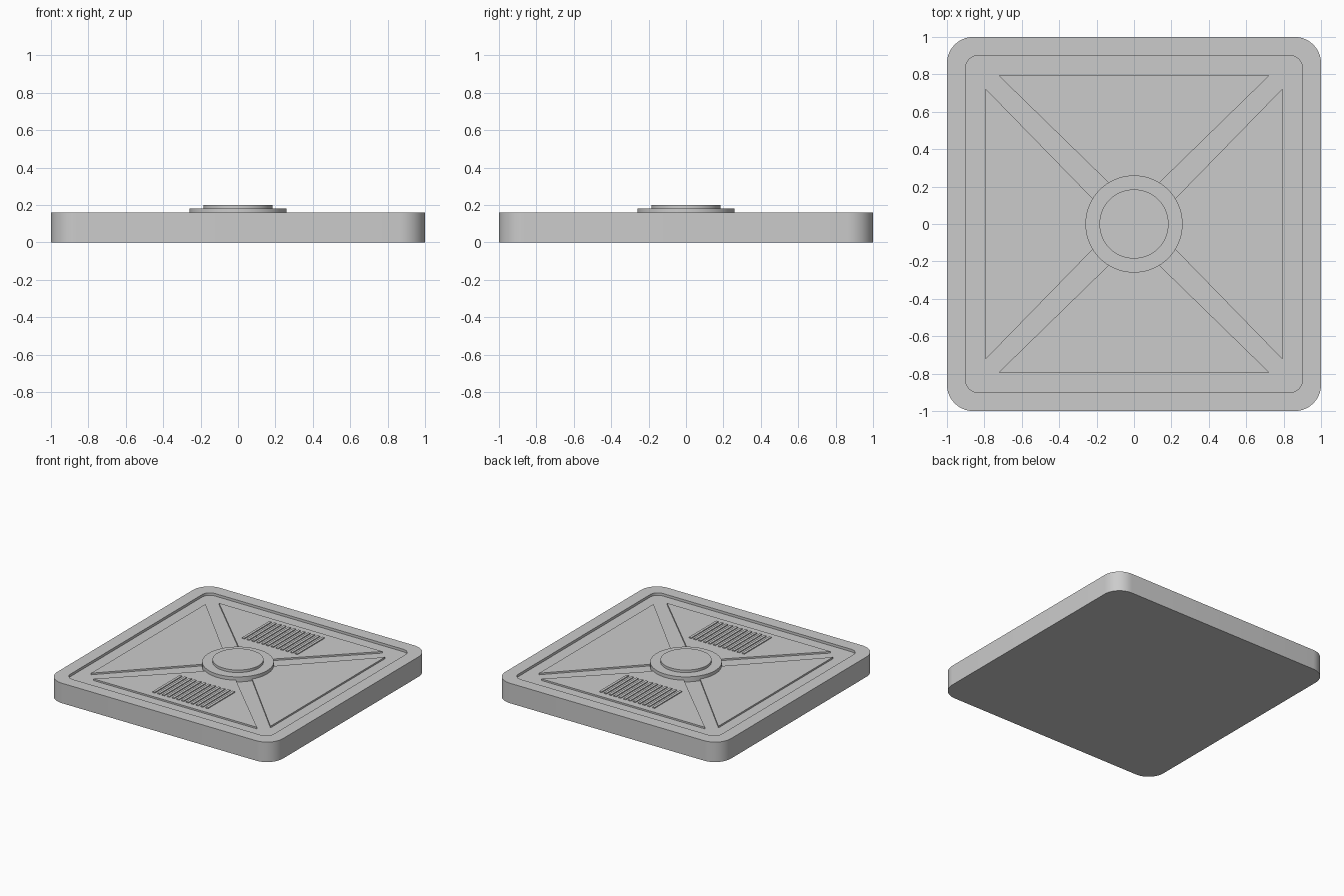
import bpy, bmesh, math

if "Cube" in bpy.data.objects:
    bpy.data.objects.remove(bpy.data.objects["Cube"])

grey = bpy.data.materials.new("light grey")
grey.diffuse_color = (0.6, 0.6, 0.6, 1)
grey.use_nodes = True
grey.node_tree.nodes["Principled BSDF"].inputs["Base Color"].default_value = grey.diffuse_color


def finish(name, bm, smooth=False):
    bmesh.ops.recalc_face_normals(bm, faces=bm.faces)
    me = bpy.data.meshes.new(name)
    bm.to_mesh(me)
    bm.free()
    me.materials.append(grey)
    ob = bpy.data.objects.new(name, me)
    bpy.context.collection.objects.link(ob)
    if smooth:
        bpy.ops.object.select_all(action='DESELECT')
        ob.select_set(True)
        bpy.context.view_layer.objects.active = ob
        bpy.ops.object.shade_smooth_by_angle(angle=math.radians(30))
    return ob


def rounded_square(half, r, n=10):
    pts = []
    for q in range(4):
        cx = (half - r) * (1 if q in (0, 3) else -1)
        cy = (half - r) * (1 if q < 2 else -1)
        for i in range(n + 1):
            a = math.pi / 2 * (q + i / n)
            pts.append((cx + r * math.cos(a), cy + r * math.sin(a)))
    return pts


def circle(r, n=64):
    return [(r * math.cos(math.tau * i / n), r * math.sin(math.tau * i / n)) for i in range(n)]


def stack(name, levels, smooth=False):
    """Closed solid through a list of (outline, z) rings."""
    bm = bmesh.new()
    rings = [[bm.verts.new((x, y, z)) for x, y in pts] for pts, z in levels]
    for a, b in zip(rings, rings[1:]):
        for i in range(len(a)):
            j = (i + 1) % len(a)
            bm.faces.new((a[i], a[j], b[j], b[i]))
    bm.faces.new(rings[0])
    bm.faces.new(rings[-1])
    return finish(name, bm, smooth)


# Base plate: raised rim around a shallow recessed floor
outer, inner = rounded_square(1.0, 0.14), rounded_square(0.9, 0.065)
stack("base_plate", [(outer, 0), (outer, 0.16), (inner, 0.16), (inner, 0.14)], True)

# Four raised triangular panels pointing at the hub
triangle = [(-0.725, 0.795), (0, 0.088), (0.725, 0.795)]
for k, side in enumerate(("back", "left", "front", "right")):
    c, s = round(math.cos(k * math.pi / 2)), round(math.sin(k * math.pi / 2))
    pts = [(c * x - s * y, s * x + c * y) for x, y in triangle]
    stack("panel_" + side, [(pts, 0.138), (pts, 0.153)])

# Stepped round hub
big, small = circle(0.26), circle(0.185)
stack("hub", [(big, 0.138), (big, 0.18), (small, 0.18), (small, 0.20)], True)

# Two vents, each a row of thin slats
for sign, side in ((1, "back"), (-1, "front")):
    bm = bmesh.new()
    for i in range(12):
        x = -0.2294 + 0.0427 * i
        vs = bmesh.ops.create_cube(bm, size=1)["verts"]
        bmesh.ops.scale(bm, vec=(0.0213, 0.345, 0.015), verts=vs)
        bmesh.ops.translate(bm, vec=(x, sign * 0.567, 0.1525), verts=vs)
    finish("vent_slats_" + side, bm)
